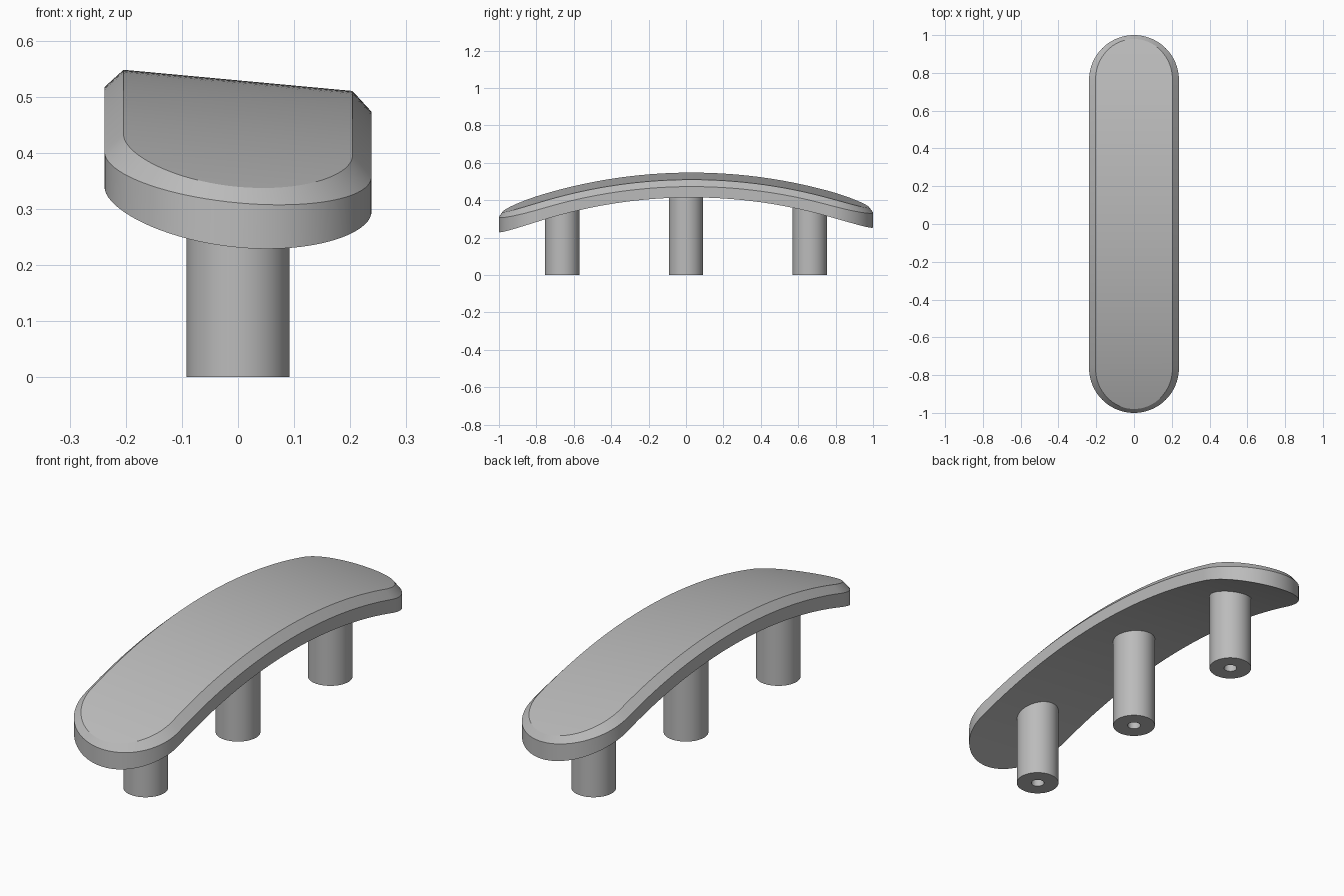
import bpy, bmesh
from math import sin, cos, pi, sqrt, radians

cube = bpy.data.objects.get("Cube")
if cube:
    bpy.data.objects.remove(cube, do_unlink=True)

HALF_W, HALF_L = 0.238, 1.0
CREST_Y, TILT = 0.03, -0.0925

grey = bpy.data.materials.new("satin_grey")
grey.use_nodes = True
grey.diffuse_color = (0.5, 0.5, 0.5, 1)
grey.node_tree.nodes["Principled BSDF"].inputs["Base Color"].default_value = (0.5, 0.5, 0.5, 1)


def finish(bm, name):
    bmesh.ops.remove_doubles(bm, verts=bm.verts, dist=1e-5)
    bmesh.ops.recalc_face_normals(bm, faces=bm.faces)
    mesh = bpy.data.meshes.new(name)
    bm.to_mesh(mesh)
    bm.free()
    mesh.materials.append(grey)
    obj = bpy.data.objects.new(name, mesh)
    bpy.context.collection.objects.link(obj)
    bpy.ops.object.select_all(action="DESELECT")
    obj.select_set(True)
    bpy.context.view_layer.objects.active = obj
    bpy.ops.object.shade_smooth_by_angle(angle=radians(22))
    return obj


def arch(x, y, crest, radius):
    """Height of a tilted, lengthwise arched surface."""
    return crest + TILT * x - radius + sqrt(radius ** 2 - (y - CREST_Y) ** 2)


def top_z(x, y):
    return arch(x, y, 0.529, 2.78)


def bottom_z(x, y):
    return arch(x, y, 0.437, 2.68)


# Half outline of the rounded bar: (centre y, angle) from back tip to front tip
ARC, STRAIGHT = 20, 40
cy = HALF_L - HALF_W
stations = [(cy, pi / 2 * (1 - i / ARC)) for i in range(ARC + 1)]
stations += [(cy * (1 - 2 * i / STRAIGHT), 0) for i in range(1, STRAIGHT)]
stations += [(-cy, -pi / 2 * i / ARC) for i in range(ARC + 1)]


def chamfer(a):
    return 0.034 - 0.0135 * sin(a) ** 2


def ring_side(bm, side, inset, height):
    verts = []
    for y0, a in stations:
        r = HALF_W - inset(a)
        x, y = side * r * cos(a), y0 + r * sin(a)
        verts.append(bm.verts.new((x, y, height(x, y, a))))
    return verts


def bridge(bm, a, b):
    for i in range(len(a) - 1):
        bm.faces.new((a[i], a[i + 1], b[i + 1], b[i]))


# Arched handle bar with chamfered upper rim
bm = bmesh.new()
sides = []
for side in (1, -1):
    low = ring_side(bm, side, lambda a: 0, lambda x, y, a: bottom_z(x, y))
    rim = ring_side(bm, side, lambda a: 0, lambda x, y, a: top_z(x, y) - chamfer(a))
    top = ring_side(bm, side, chamfer, lambda x, y, a: top_z(x, y))
    bridge(bm, low, rim)
    bridge(bm, rim, top)
    sides.append((low, top))
bridge(bm, sides[0][0], sides[1][0])
bridge(bm, sides[0][1], sides[1][1])
finish(bm, "handle_bar")


# Round posts with a blind screw hole underneath
def post(name, y):
    h = top_z(0, y) - 0.045
    profile = [(0, 0.2), (0.028, 0.2), (0.028, 0), (0.092, 0), (0.092, h), (0, h)]
    bm = bmesh.new()
    verts = [bm.verts.new((r, y, z)) for r, z in profile]
    edges = [bm.edges.new(pair) for pair in zip(verts, verts[1:])]
    bmesh.ops.spin(bm, geom=verts + edges, cent=(0, y, 0), axis=(0, 0, 1),
                   angle=2 * pi, steps=48, use_merge=False)
    finish(bm, name)


for name, y in (("front_post", -0.662), ("middle_post", 0), ("back_post", 0.662)):
    post(name, y)
